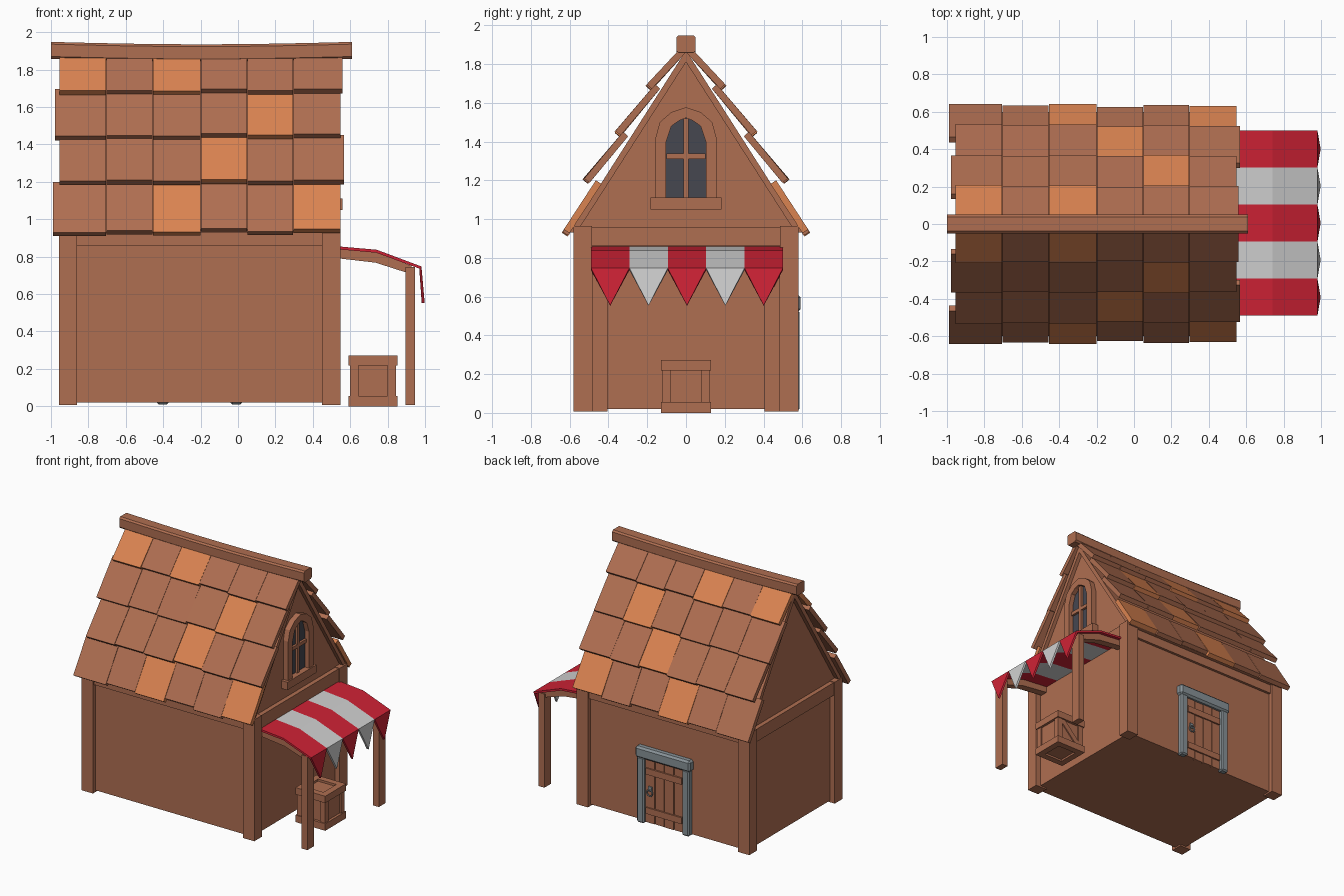
import bpy, bmesh, math, random
from mathutils import Vector

if "Cube" in bpy.data.objects:
    bpy.data.objects.remove(bpy.data.objects["Cube"])

random.seed(4)


def material(name, r, g, b):
    lin = [((c / 255 + 0.055) / 1.055) ** 2.4 for c in (r, g, b)]
    m = bpy.data.materials.new(name)
    m.diffuse_color = (*lin, 1)
    m.use_nodes = True
    m.node_tree.nodes["Principled BSDF"].inputs["Base Color"].default_value = m.diffuse_color
    return m


WOOD = material("brown wood", 175, 110, 81)
ORANGE = material("orange tile", 218, 131, 81)
RED = material("red canvas", 206, 34, 53)
WHITE = material("white canvas", 208, 208, 208)
STONE = material("grey stone", 136, 146, 151)
GLASS = material("dark glass", 70, 71, 80)


def finish(name, bm, mat, bevel=0):
    bmesh.ops.recalc_face_normals(bm, faces=bm.faces)
    me = bpy.data.meshes.new(name)
    bm.to_mesh(me)
    bm.free()
    me.materials.append(mat)
    ob = bpy.data.objects.new(name, me)
    bpy.context.collection.objects.link(ob)
    if bevel:
        mod = ob.modifiers.new("bevel", 'BEVEL')
        mod.width, mod.segments = bevel, 1
    return ob


def prism(name, pts, axis, a, b, mat, bevel=0):
    """Extrude a (y,z) profile along x, or an (x,z) profile along y."""
    bm = bmesh.new()
    place = (lambda p, t: (t, p[0], p[1])) if axis == 'x' else (lambda p, t: (p[0], t, p[1]))
    lo = [bm.verts.new(place(p, a)) for p in pts]
    hi = [bm.verts.new(place(p, b)) for p in pts]
    bm.faces.new(lo)
    bm.faces.new(hi)
    for i in range(len(pts)):
        j = (i + 1) % len(pts)
        bm.faces.new((lo[i], lo[j], hi[j], hi[i]))
    return finish(name, bm, mat, bevel)


def box(name, x0, x1, y0, y1, z0, z1, mat=WOOD, bevel=0):
    return prism(name, [(x0, z0), (x1, z0), (x1, z1), (x0, z1)], 'y', y0, y1, mat, bevel)


CX = -0.205  # middle of the house in x

# house walls with gables
prism("house_walls", [(-0.545, 0.02), (0.545, 0.02), (0.545, 0.99), (0, 1.84), (-0.545, 0.99)],
      'x', CX - 0.71, CX + 0.71, WOOD)

# corner posts and top beams
for sx in (-1, 1):
    for sy in (-1, 1):
        xs = sorted((CX + sx * 0.655, CX + sx * 0.753))
        ys = sorted((sy * 0.485, sy * 0.58))
        box("corner_post", *xs, *ys, 0.008, 0.965)
    xs = sorted((CX + sx * 0.69, CX + sx * 0.745))
    box("gable_beam", *xs, -0.485, 0.485, 0.86, 0.96)
    ys = sorted((sx * 0.53, sx * 0.565))
    box("eave_beam", CX - 0.66, CX + 0.66, *ys, 0.86, 0.95)

# roof boards under the tiles
prism("roof_boards", [(-0.6, 0.93), (0, 1.87), (0.6, 0.93), (0.565, 0.93), (0, 1.81), (-0.565, 0.93)],
      'x', -0.95, 0.535, WOOD)

# roof tiles: lower edge, upper edge, row ends in x, orange columns
rows = [((0.635, 0.94), (0.465, 1.2), -0.99, 0.55, (2, 5)),
        ((0.528, 1.207), (0.325, 1.45), -0.955, 0.568, (3,)),
        ((0.365, 1.45), (0.16, 1.695), -0.98, 0.55, (4,)),
        ((0.203, 1.69), (0.025, 1.885), -0.955, 0.56, (0, 2))]
drop = [0.012, 0.0, 0.01, -0.015, 0.006, -0.008]
for r, (low, top, xa, xb, hot) in enumerate(rows):
    edges = [xa, -0.705, -0.455, -0.2, 0.05, 0.295, xb]
    for c in range(6):
        lo, up = Vector(low), Vector(top)
        d = (up - lo).normalized()
        n = Vector((d.y, -d.x))
        lo = lo - d * drop[c] * (1 if r == 0 else 0.5) + n * random.uniform(-0.003, 0.004)
        quad = [lo, up, up - n * 0.035, lo - n * 0.035]
        for s in (-1, 1):
            prism("roof_tile", [(s * p.x, p.y) for p in quad], 'x', edges[c] + 0.001,
                  edges[c + 1] - 0.001, ORANGE if c in hot else WOOD)

# sagging ridge beam with chamfered edges
bm = bmesh.new()
section = [(-0.05, 0.012), (-0.038, 0), (0.038, 0), (0.05, 0.012),
           (0.05, 0.078), (0.038, 0.09), (-0.038, 0.09), (-0.05, 0.078)]
rings = []
for i in range(9):
    t = i / 8
    z = 1.858 - 0.013 * math.sin(math.pi * t)
    rings.append([bm.verts.new((-1 + 1.61 * t, y, z + h)) for y, h in section])
for a, b in zip(rings, rings[1:]):
    for i in range(8):
        j = (i + 1) % 8
        bm.faces.new((a[i], a[j], b[j], b[i]))
bm.faces.new(rings[0])
bm.faces.new(rings[-1])
finish("ridge_beam", bm, WOOD)

# arched gable window: frame ring, glass, bars and sill
outer = [(0.157, 1.11), (0.157, 1.42), (0.135, 1.5), (0.075, 1.552), (0, 1.577)]
inner = [(0.102, 1.11), (0.102, 1.4), (0.075, 1.48), (0.035, 1.508), (0, 1.522)]
full = lambda half: half + [(-y, z) for y, z in half[-2::-1]]
o, n = full(outer), full(inner)
for i in range(len(o) - 1):
    prism("window_frame", [o[i], o[i + 1], n[i + 1], n[i]], 'x', 0.495, 0.548, WOOD)
prism("window_glass", n, 'x', 0.503, 0.511, GLASS)
box("window_bar_upright", 0.505, 0.528, -0.014, 0.014, 1.11, 1.52)
box("window_bar_cross", 0.505, 0.528, -0.1, 0.1, 1.31, 1.338)
box("window_sill", 0.495, 0.558, -0.182, 0.182, 1.05, 1.112)

# striped awning with pointed hanging edge
profile = [(0.5, 0.85), (0.74, 0.829), (0.975, 0.742)]
w = 0.99 / 5
for k in range(5):
    y0, y1 = -0.49 + k * w, -0.49 + (k + 1) * w
    bm = bmesh.new()
    a = [bm.verts.new((x, y0, z)) for x, z in profile]
    b = [bm.verts.new((x, y1, z)) for x, z in profile]
    for i in range(2):
        bm.faces.new((a[i], a[i + 1], b[i + 1], b[i]))
    tip = bm.verts.new((0.99, (y0 + y1) / 2, 0.553))
    bm.faces.new((a[2], tip, b[2]))
    ob = finish("awning_stripe", bm, WHITE if k % 2 else RED)
    mod = ob.modifiers.new("thickness", 'SOLIDIFY')
    mod.thickness, mod.offset = 0.016, 0

# awning posts and bent arms
for s in (-1, 1):
    ys = sorted((s * 0.405, s * 0.485))
    box("awning_post", 0.895, 0.945, *ys, 0.008, 0.745)
    prism("awning_arm", [(0.5, 0.795), (0.735, 0.768), (0.9, 0.715), (0.93, 0.75), (0.74, 0.822), (0.5, 0.843)],
          'y', ys[0] + 0.01, ys[1] - 0.01, WOOD)

# crate: recessed body, framed faces, one diagonal brace
X, H = 0.722, 0.13
box("crate_body", X - 0.11, X + 0.11, -0.11, 0.11, 0.015, 0.255)
for z0, z1 in ((0, 0.055), (0.218, 0.272)):
    for s in (-1, 1):
        ys = sorted((s * 0.08, s * H))
        box("crate_rail", X - H, X + H, *ys, z0, z1)
        xs = sorted((X + s * 0.08, X + s * H))
        box("crate_rail", *xs, -0.08, 0.08, z0, z1)
for sx in (-1, 1):
    for sy in (-1, 1):
        xs = sorted((X + sx * 0.078, X + sx * 0.122))
        ys = sorted((sy * 0.078, sy * 0.122))
        box("crate_stile", *xs, *ys, 0.05, 0.222)
prism("crate_brace", [(X - 0.08, 0.055), (X - 0.05, 0.055), (X + 0.08, 0.19), (X + 0.08, 0.22),
                      (X + 0.05, 0.22), (X - 0.08, 0.085)], 'y', 0.105, 0.119, WOOD)

# back door: stone surround, planks, straps, ring handle
for s in (-1, 1):
    xs = sorted((CX + s * 0.165, CX + s * 0.228))
    box("door_jamb", *xs, 0.53, 0.585, 0.01, 0.53, STONE, 0.01)
box("door_lintel", CX - 0.24, CX + 0.24, 0.53, 0.592, 0.52, 0.61, STONE, 0.015)
for k in range(4):
    x0 = CX - 0.165 + k * 0.0825
    box("door_plank", x0 + 0.003, x0 + 0.0795, 0.54, 0.56 + 0.003 * (k % 2), 0.02, 0.52)
for z in (0.09, 0.4):
    box("door_strap", CX - 0.155, CX + 0.155, 0.55, 0.573, z, z + 0.05)
box("handle_plate", CX + 0.105, CX + 0.135, 0.55, 0.572, 0.27, 0.31, STONE)
bpy.ops.mesh.primitive_torus_add(location=(CX + 0.12, 0.575, 0.262), rotation=(math.pi / 2, 0, 0),
                                 major_radius=0.024, minor_radius=0.006,
                                 major_segments=12, minor_segments=6)
ring = bpy.context.object
ring.name = "door_handle"
ring.data.materials.append(STONE)
